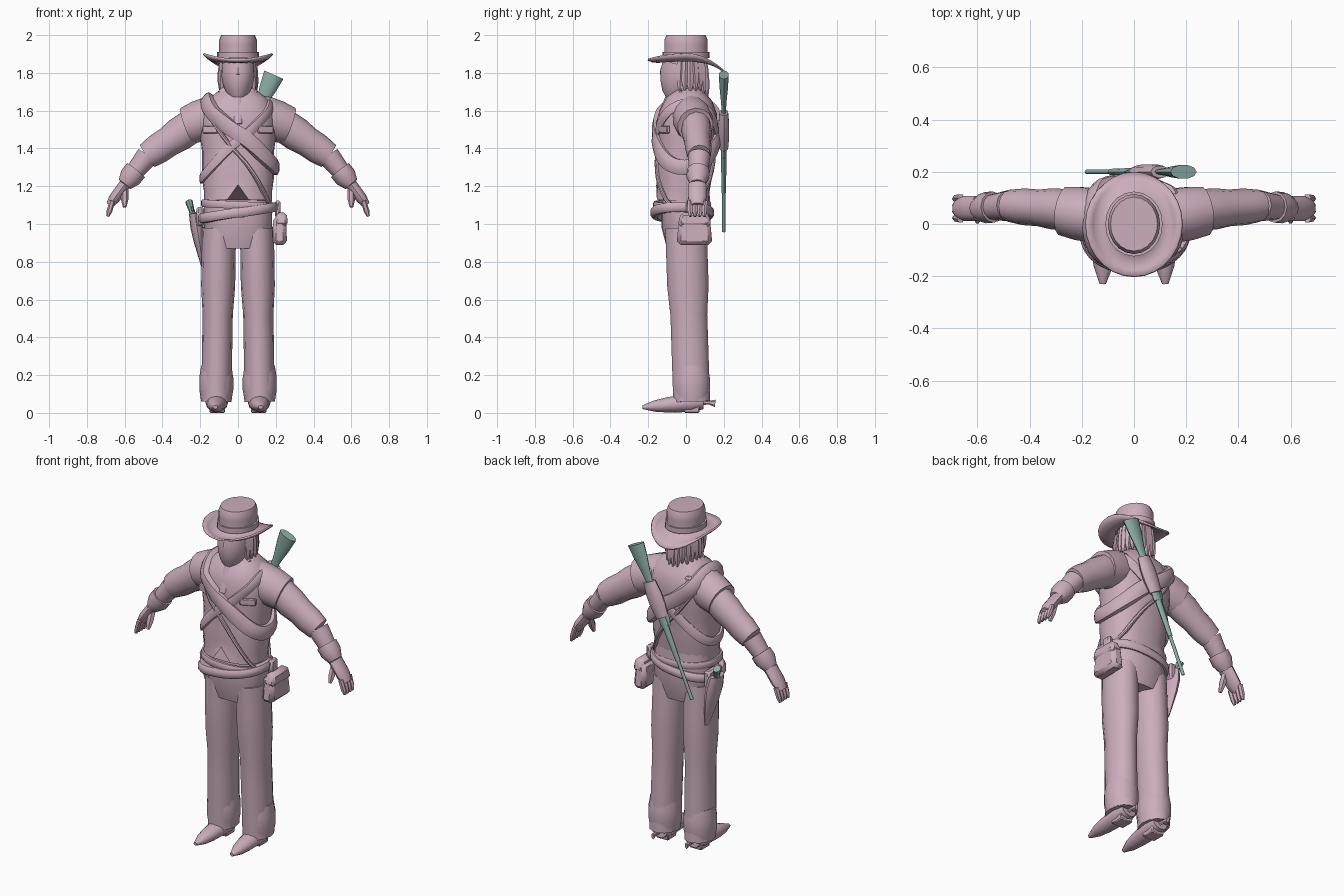
import bpy, bmesh, math, random
from mathutils import Vector

random.seed(4)
cube = bpy.data.objects.get("Cube")
if cube:
    bpy.data.objects.remove(cube, do_unlink=True)

ACROSS, DEPTH = Vector((1, 0, 0)), Vector((0, 1, 0))


def material(name, red, green, blue):
    mat = bpy.data.materials.new(name)
    mat.use_nodes = True
    mat.diffuse_color = (red, green, blue, 1)
    shader = mat.node_tree.nodes["Principled BSDF"]
    shader.inputs["Base Color"].default_value = mat.diffuse_color
    return mat


CLOTH = material("dusty_pink", .6, .42, .51)
METAL = material("grey_teal", .27, .43, .39)


def finish(name, bm, mat=CLOTH):
    bmesh.ops.recalc_face_normals(bm, faces=bm.faces)
    mesh = bpy.data.meshes.new(name)
    bm.to_mesh(mesh)
    bm.free()
    mesh.materials.append(mat)
    part = bpy.data.objects.new(name, mesh)
    bpy.context.collection.objects.link(part)
    bpy.ops.object.select_all(action='DESELECT')
    part.select_set(True)
    bpy.context.view_layer.objects.active = part
    bpy.ops.object.shade_smooth_by_angle(angle=math.radians(40))
    return part


def bridge(bm, ring, following):
    for i in range(len(ring)):
        bm.faces.new((ring[i - 1], ring[i], following[i], following[i - 1]))


def around(count):
    return [math.tau * i / count for i in range(count)]


def oval(angle, square):
    """Unit oval point, squarer as the exponent drops."""
    return [math.copysign(abs(v) ** square, v) for v in (math.cos(angle), math.sin(angle))]


def limb(name, start, end, radii, squash=1.0, ref=DEPTH, mat=CLOTH, sides=12, square=1.0):
    """Closed tube with evenly spaced rings; squash scales it along ref."""
    bm = bmesh.new()
    start, end = Vector(start), Vector(end)
    direction = (end - start).normalized()
    along = (ref - direction * ref.dot(direction)).normalized()
    across = along.cross(direction)
    rings = []
    for i, radius in enumerate(radii):
        center = start.lerp(end, i / (len(radii) - 1))
        ring = []
        for angle in around(sides):
            u, v = oval(angle, square)
            ring.append(bm.verts.new(center + radius * (across * u + along * v * squash)))
        rings.append(ring)
    for ring, following in zip(rings, rings[1:]):
        bridge(bm, ring, following)
    bm.faces.new(rings[0])
    bm.faces.new(rings[-1])
    return finish(name, bm, mat)


def box(name, center, size, mat=CLOTH, bevel=.01, taper=1.0, turn=0.0):
    bm = bmesh.new()
    bmesh.ops.create_cube(bm, size=1)
    for v in bm.verts:
        scale = taper if v.co.z > 0 else 1
        x, y = v.co.x * size[0] * scale, v.co.y * size[1] * scale
        v.co = Vector(center) + Vector((x * math.cos(turn) - y * math.sin(turn),
                                        x * math.sin(turn) + y * math.cos(turn),
                                        v.co.z * size[2]))
    bmesh.ops.bevel(bm, geom=bm.edges[:], offset=bevel, segments=1, affect='EDGES')
    return finish(name, bm, mat)


# Hips and vest, with a notched front hem
WAIST, NAPE = Vector((0, -.02, 1.1)), Vector((0, .02, 1.73))
CHEST = (.18, .18, .19, .19, .19, .2, .2, .2, .16, .07)
FLAT, SQUARE = .77, .85
limb("hips", (0, 0, .87), (0, 0, 1.2), (.14, .18, .18, .17), .72, sides=20, square=SQUARE)
vest = limb("vest", WAIST, NAPE, CHEST, FLAT, sides=24, square=SQUARE)
for v in vest.data.vertices:
    if v.co.z < WAIST.z + .03:
        v.co.z += .1 if v.co.y < 0 and abs(v.co.x) < .02 else .02


def skin(angle, height, gap=0.0):
    """Point just above the vest at an angle and a height."""
    f = min(max((height - WAIST.z) / (NAPE.z - WAIST.z), 0), 1)
    place = f * (len(CHEST) - 1)
    low = min(int(place), len(CHEST) - 2)
    radius = CHEST[low] + (CHEST[low + 1] - CHEST[low]) * (place - low)
    u, v = oval(angle, SQUARE)
    return Vector((u * (radius + gap), WAIST.lerp(NAPE, f).y + v * (radius * FLAT + gap), height))


def strap(name, middle, rise, width, thick):
    """Closed band around the torso, tilted sideways."""
    bm = bmesh.new()
    points = [skin(a, middle + rise * math.cos(a), thick / 2) for a in around(40)]
    rings = []
    for i, point in enumerate(points):
        tangent = (points[(i + 1) % len(points)] - points[i - 1]).normalized()
        outward = Vector((point.x, point.y, max(0, point.z - 1.58) * 1.5))
        outward = (outward - tangent * outward.dot(tangent)).normalized() * thick
        side = tangent.cross(outward).normalized() * width / 2
        rings.append([bm.verts.new(point + offset) for offset in (
            side - outward, side + outward / 2, side / 2 + outward,
            outward - side / 2, outward / 2 - side, -side - outward)])
    for i, ring in enumerate(rings):
        bridge(bm, rings[i - 1], ring)
    finish(name, bm)


strap("bandolier", 1.48, -.18, .08, .02)
strap("under_strap", 1.44, .2, .05, .01)
strap("satchel_strap", 1.37, -.29, .02, .01)
strap("gun_belt", 1.06, .03, .05, .02)
strap("trouser_belt", 1.1, -.01, .04, .01)
box("belt_buckle", (0, -.17, 1.06), (.07, .02, .05), bevel=.005)

# Neck and tie
limb("neck", (0, .02, 1.62), (0, .01, 1.78), (.08, .06))
limb("tie", (0, -.1, 1.67), (0, -.15, 1.53), (.02, .03, .02), .5, sides=8)

# Head, bandana and hair
limb("head", (0, -.04, 1.69), (0, 0, 1.9), (.05, .07, .08, .08, .08), 1.25)
limb("bandana", (0, -.07, 1.64), (0, -.02, 1.84), (.02, .06, .08, .09, .09), 1.2, sides=14)
limb("nose", (0, -.11, 1.85), (0, -.12, 1.79), (.01, .02, .02), sides=8)
box("brow", (0, -.1, 1.86), (.1, .02, .02), bevel=.005)
for i in range(15):
    angle = math.radians(-25 + i * 16)
    spread = Vector((math.cos(angle), math.sin(angle) * 1.1, 0))
    root, fall = Vector((0, .01, 1.9)), random.uniform(.19, .24)
    limb("hair_lock", root + spread * .07, root + spread * .095 - Vector((0, 0, fall)),
         (.02, .025, .025, .02, .005), sides=6)

# Hat with a curled brim and a dented crown
limb("hat_crown", (0, 0, 1.87), (0, 0, 2), (.1, .1, .1, .1, .1, .09), 1.15, sides=20)
limb("hat_band", (0, 0, 1.88), (0, 0, 1.91), (.11, .11), 1.13, sides=20)
bm = bmesh.new()
rows = []
for i in range(5):
    f = i / 4
    row = []
    for angle in around(28):
        c, s = math.cos(angle), math.sin(angle)
        droop = .07 if s > 0 else .01
        z = 1.885 + f * f * (.02 * c * c - droop * s * s) - .02 * math.sin(f * math.pi)
        row.append(bm.verts.new((c * (.09 + .09 * f), s * (.1 + .1 * f), z)))
    rows.append(row)
for row, following in zip(rows, rows[1:]):
    bridge(bm, row, following)
brim = finish("hat_brim", bm)
brim.modifiers.new("thickness", 'SOLIDIFY').thickness = .01

# Paired parts: collar, pockets, arms, hands, legs and boots
for side, tag in ((1, "left_"), (-1, "right_")):
    def at(x, y, z):
        return Vector((x * side, y, z))

    limb(tag + "collar_front", at(.01, -.13, 1.58), at(.08, -.02, 1.71), (.01, .03, .03), .6, sides=8)
    limb(tag + "collar_back", at(.08, -.03, 1.71), at(.04, .08, 1.72), (.03, .03), .6, ref=ACROSS, sides=8)
    flap = skin(side * .75 - math.pi / 2, 1.5)
    box(tag + "pocket_flap", flap, (.09, .02, .04), bevel=.005, turn=side * .45)

    shoulder, elbow, wrist = at(.2, .05, 1.55), at(.48, .07, 1.36), at(.6, .06, 1.21)
    knuckle, fingertip = at(.68, .06, 1.1), at(.69, .06, 1.04)
    limb(tag + "vest_shoulder", at(.08, .02, 1.59), at(.27, .05, 1.52), (.1, .11, .11, .1), .95, sides=14)
    limb(tag + "sleeve", shoulder, elbow, (.09, .09, .09, .08, .08, .07), .88)
    limb(tag + "forearm", elbow, wrist, (.06, .05, .03))
    limb(tag + "glove_cuff", elbow.lerp(wrist, .5), wrist, (.06, .06, .04))
    limb(tag + "palm", wrist, knuckle, (.03, .03, .03, .02), 1.6)
    for k in range(4):
        shift = DEPTH * (k - 1.5) * .027
        limb(tag + "finger", knuckle.lerp(wrist, .2) + shift, fingertip + shift * .9,
             (.015, .015, .015, .008), sides=6)
    limb(tag + "thumb", wrist, at(.6, .01, 1.09), (.02, .02, .02, .01), sides=6)

    ankle, heel = at(.115, .03, .06), at(.11, .09, .06)
    limb(tag + "trouser_leg", at(.1, 0, .98), ankle, (.09, .09, .09, .08, .08, .08, .08), 1.25, sides=14)
    limb(tag + "trouser_cuff", at(.115, .03, .25), ankle, (.08, .09, .09, .08), 1.1, sides=14)
    limb(tag + "boot", heel, at(.12, -.23, .03), (.04, .05, .045, .04, .03, .01), 1.2, ref=ACROSS)
    box(tag + "boot_heel", at(.11, .03, .025), (.08, .08, .05), bevel=.005, taper=1.1)
    limb(tag + "spur", heel, at(.11, .155, .05), (.02, .01, .02), .5, ref=ACROSS, sides=6)

# Satchel and holster on the hips
box("satchel", (.22, .045, .965), (.08, .19, .15), bevel=.02, taper=.85)
box("satchel_flap", (.23, .045, 1.025), (.07, .18, .07), bevel=.015, taper=.8)
box("satchel_hanger", (.21, .03, 1.08), (.03, .06, .09))
limb("holster", (-.23, .04, 1.06), (-.18, .06, .76), (.03, .035, .03, .02, .01), 2)
box("holster_hanger", (-.2, .03, 1.04), (.04, .13, .1))
limb("revolver_grip", (-.23, .04, 1.02), (-.26, .08, 1.12), (.02, .015, .02), 1.3, mat=METAL, sides=8)
box("revolver_hammer", (-.24, .03, 1.08), (.01, .02, .03), METAL, bevel=.003)

# Rifle slung across the back, placed by fractions of its length
BUTT, MUZZLE = Vector((.19, .2, 1.79)), Vector((-.18, .2, .96))


def rifle(name, begin, stop, radii, squash, mat=METAL):
    limb("rifle_" + name, BUTT.lerp(MUZZLE, begin), BUTT.lerp(MUZZLE, stop), radii, squash,
         mat=mat, sides=10)


rifle("stock", 0, .35, (.055, .045, .03, .02, .025), .5)
rifle("receiver", .32, .52, (.03, .03), .5)
rifle("forend", .5, .75, (.02, .015), .8)
rifle("barrel", .7, 1, (.01, .01), .9)
rifle("scabbard", .24, .47, (.04, .05, .05, .04), .6, CLOTH)
limb("rifle_lever", (.01, .2, 1.46), (-.03, .2, 1.36), (.01, .02, .01), .4, mat=METAL, sides=8)
box("shoulder_pouch", (-.12, .12, 1.62), (.07, .04, .05))
